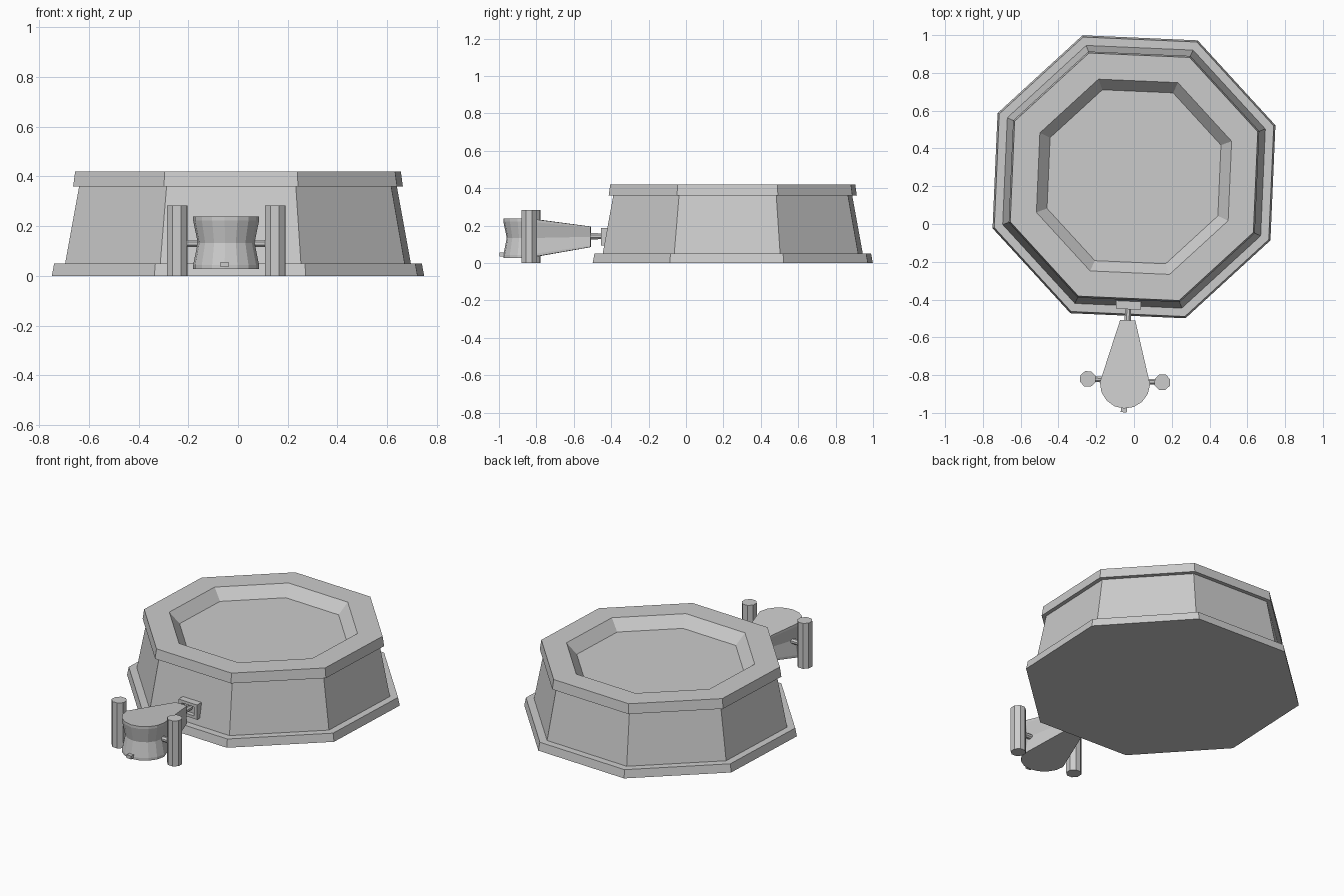
import bpy, bmesh
from math import cos, sin, pi, radians
from mathutils import Matrix

if "Cube" in bpy.data.objects:
    bpy.data.objects.remove(bpy.data.objects["Cube"])

# Everything is built around the basin axis, then turned slightly and moved back
PLACE = Matrix.Translation((0, 0.25, 0)) @ Matrix.Rotation(radians(-2.5), 4, 'Z')


def loft(name, rings):
    """Skin a list of equal-length point rings and cap both ends."""
    bm = bmesh.new()
    vs = [[bm.verts.new(p) for p in r] for r in rings]
    n = len(rings[0])
    for a, b in zip(vs, vs[1:]):
        for i in range(n):
            j = (i + 1) % n
            bm.faces.new((a[i], a[j], b[j], b[i]))
    bm.faces.new(vs[0][::-1])
    bm.faces.new(vs[-1])
    bmesh.ops.recalc_face_normals(bm, faces=bm.faces)
    me = bpy.data.meshes.new(name)
    bm.to_mesh(me)
    bm.free()
    ob = bpy.data.objects.new(name, me)
    bpy.context.collection.objects.link(ob)
    ob.matrix_world = PLACE
    return ob


def octagon(r, z, x=0, y=0):
    return [(x + r * cos(pi / 8 + k * pi / 4), y + r * sin(pi / 8 + k * pi / 4), z)
            for k in range(8)]


def rect_y(hw, hh, y, zc=0.14):
    return [(sx * hw, y, zc + sz * hh) for sx, sz in ((-1, -1), (1, -1), (1, 1), (-1, 1))]


def tube_ring(r, axis, pos, z):
    pts = []
    for k in range(8):
        a = pi / 8 + k * pi / 4
        u, v = r * cos(a), z + r * sin(a)
        pts.append((pos, u - 1.08, v) if axis == 'x' else (u, pos, v))
    return pts


# Octagonal basin: plinth, sloping wall, rim and sunken floor
loft("basin", [octagon(r, z) for r, z in (
    (0.797, 0), (0.787, 0.05), (0.74, 0.05), (0.68, 0.36),
    (0.706, 0.36), (0.697, 0.42), (0.55, 0.42), (0.49, 0.355))])

# Teardrop bellows: straight sides to a narrow end, rounded tail, pinched waist
outline = [(-0.04, -0.76)]
for k in range(9):
    a = pi + k * pi / 8
    outline.append((0.133 * cos(a), -1.095 + 0.133 * sin(a)))
outline.append((0.04, -0.76))


def bellows_ring(t, s):
    ring = []
    for x, y in outline:
        h = 0.055 if y > -0.9 else 0.106
        if y < -0.9:
            yy = -1.095 + (y + 1.095) * s
            ring.append((x * s, yy, 0.133 + t * h))
        else:
            ring.append((x * s, y, 0.14 + t * h))
    return ring


loft("bellows", [bellows_ring(t, s) for t, s in
                 ((-1, 1), (-0.85, 1), (0, 0.86), (0.85, 1), (1, 1))])

# Small tail tab at the rounded end
loft("tail_tab", [rect_y(0.016, 0.01, y, 0.045) for y in (-1.21, -1.248)])

# Support posts with pivot pins on either side
for side, label in ((-1, "left"), (1, "right")):
    loft(label + "_post", [octagon(0.044, z, side * 0.1975, -1.08) for z in (0, 0.283)])
    loft(label + "_pivot", [tube_ring(0.016, 'x', side * x, 0.13) for x in (0.1, 0.17)])

# Nozzle leading into the wall
loft("nozzle", [tube_ring(r, 'y', y, 0.143) for r, y in ((0.02, -0.77), (0.014, -0.66))])

# Square frame around the air hole
loft("air_hole_frame", [rect_y(w, h, y) for w, h, y in (
    (0.066, 0.046, -0.655), (0.066, 0.046, -0.702),
    (0.045, 0.028, -0.702), (0.045, 0.028, -0.675))])
